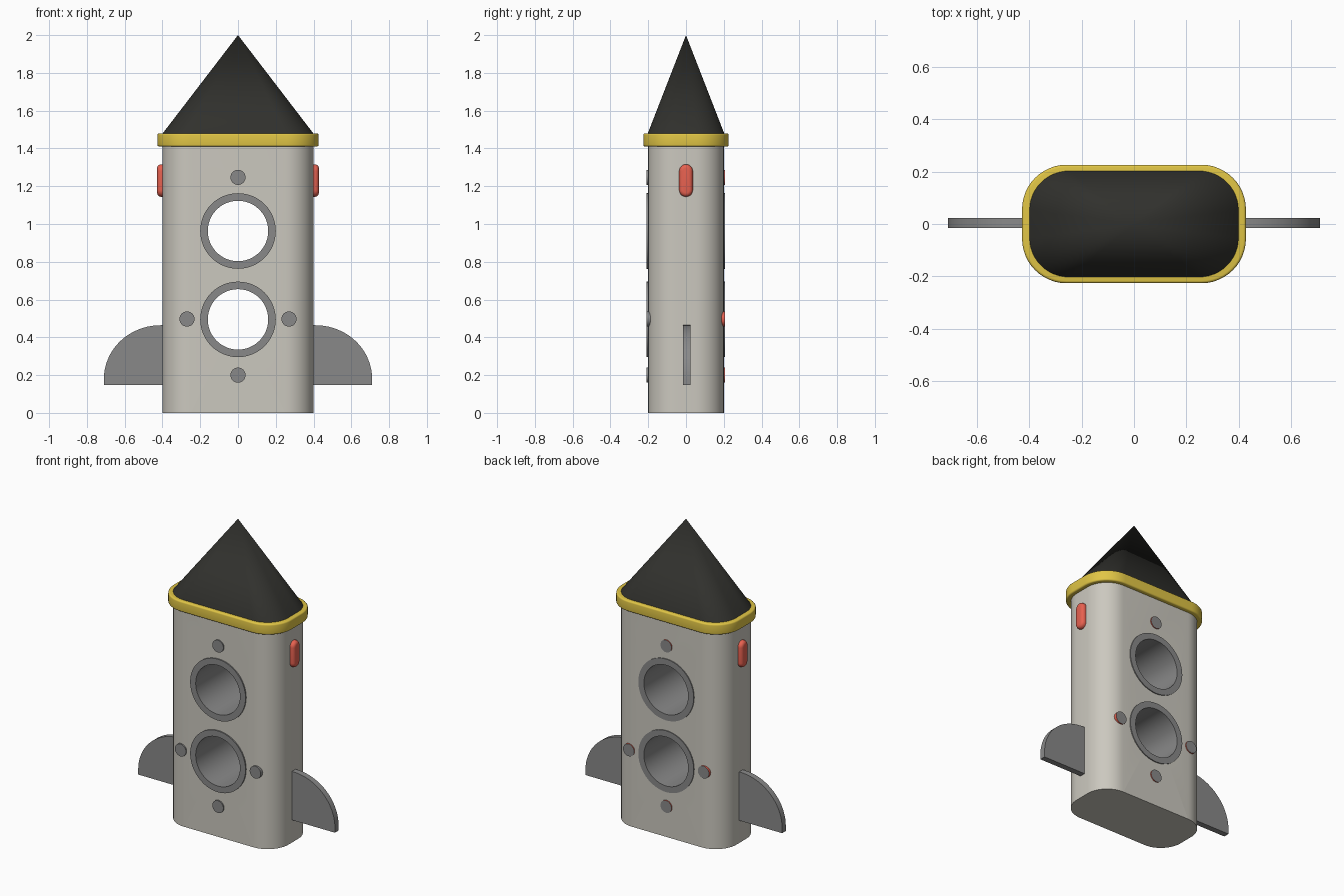
import bpy, bmesh
from math import sin, cos, pi, radians

if "Cube" in bpy.data.objects:
    bpy.data.objects.remove(bpy.data.objects["Cube"])


def material(name, r, g, b):
    m = bpy.data.materials.new(name)
    m.diffuse_color = (r, g, b, 1)
    m.use_nodes = True
    m.node_tree.nodes["Principled BSDF"].inputs["Base Color"].default_value = m.diffuse_color
    return m


CREAM = material("cream", 0.60, 0.58, 0.52)
GREY = material("grey", 0.25, 0.25, 0.25)
BLACK = material("black", 0.03, 0.03, 0.026)
YELLOW = material("yellow", 0.75, 0.56, 0.06)
RED = material("red", 0.80, 0.12, 0.08)


def arc(cx, cy, rx, ry, a0, a1, n):
    steps = [radians(a0 + (a1 - a0) * i / n) for i in range(n + 1)]
    return [(cx + rx * cos(a), cy + ry * sin(a)) for a in steps]


def rounded_rect(hx, hy, r, n=12):
    pts = []
    for sx, sy, a in ((1, 1, 0), (-1, 1, 90), (-1, -1, 180), (1, -1, 270)):
        pts += arc(sx * (hx - r), sy * (hy - r), r, r, a, a + 90, n)
    return pts


def circle(cx, cy, r, n=48):
    return arc(cx, cy, r, r, 0, 360, n)[:-1]


def place(axis, u, v, w):
    return {"X": (w, u, v), "Y": (u, w, v), "Z": (u, v, w)}[axis]


def finish(name, bm, mats, bevel=0):
    bmesh.ops.remove_doubles(bm, verts=bm.verts, dist=1e-5)
    bmesh.ops.recalc_face_normals(bm, faces=bm.faces)
    mesh = bpy.data.meshes.new(name)
    bm.to_mesh(mesh)
    bm.free()
    ob = bpy.data.objects.new(name, mesh)
    bpy.context.collection.objects.link(ob)
    for m in mats:
        mesh.materials.append(m)
    bpy.ops.object.select_all(action='DESELECT')
    ob.select_set(True)
    bpy.context.view_layer.objects.active = ob
    if bevel:
        mod = ob.modifiers.new("bevel", 'BEVEL')
        mod.width, mod.segments, mod.limit_method = bevel, 4, 'ANGLE'
        bpy.ops.object.modifier_apply(modifier=mod.name)
    bpy.ops.object.shade_smooth_by_angle(angle=radians(35))
    return ob


def prism(name, pts, axis, lo, hi, mats, bevel=0):
    bm = bmesh.new()
    face = bm.faces.new([bm.verts.new(place(axis, u, v, lo)) for u, v in pts])
    ext = bmesh.ops.extrude_face_region(bm, geom=[face])["geom"]
    verts = [e for e in ext if isinstance(e, bmesh.types.BMVert)]
    bmesh.ops.translate(bm, verts=verts, vec=place(axis, 0, 0, hi - lo))
    return finish(name, bm, mats, bevel)


def tube(name, z, r_in, r_out, lo, hi, mats):
    bm = bmesh.new()
    loops = [[bm.verts.new((u, y, v)) for u, v in circle(0, z, r)]
             for r, y in ((r_in, lo), (r_out, lo), (r_out, hi), (r_in, hi))]
    for k in range(4):
        a, b = loops[k], loops[(k + 1) % 4]
        for i in range(len(a)):
            j = (i + 1) % len(a)
            bm.faces.new((a[i], a[j], b[j], b[i]))
    return finish(name, bm, mats)


# Body with two round openings right through it
body = prism("body", rounded_rect(0.4, 0.2, 0.15), "Z", 0, 1.45, [CREAM])
for i, z in enumerate((0.495, 0.963)):
    cutter = prism("window_cutter", circle(0, z, 0.18), "Y", -0.4, 0.4, [CREAM])
    cutter.hide_render = True
    mod = body.modifiers.new("opening", 'BOOLEAN')
    mod.operation, mod.solver, mod.object = 'DIFFERENCE', 'EXACT', cutter
    bpy.context.view_layer.objects.active = body
    bpy.ops.object.modifier_apply(modifier=mod.name)
    bpy.data.objects.remove(cutter)
    # Window lining, standing slightly proud of both faces
    tube(f"window_ring_{i + 1}", z, 0.16, 0.2, -0.208, 0.206, [GREY])
bpy.ops.object.select_all(action='DESELECT')
body.select_set(True)
bpy.context.view_layer.objects.active = body
bpy.ops.object.shade_smooth_by_angle(angle=radians(35))

# Collar and pointed roof
prism("collar", rounded_rect(0.427, 0.226, 0.17), "Z", 1.41, 1.48, [YELLOW], 0.01)
bm = bmesh.new()
base = [bm.verts.new((x, y, 1.478)) for x, y in rounded_rect(0.4, 0.203, 0.15)]
tip = bm.verts.new((0, 0, 2))
for i, v in enumerate(base):
    bm.faces.new((v, base[(i + 1) % len(base)], tip))
finish("nose_cone", bm, [BLACK])

# Round studs: plain grey in front, grey with a red rim at the back
for i, (x, z) in enumerate(((0, 1.247), (0, 0.2), (-0.27, 0.497), (0.27, 0.497))):
    pts = circle(x, z, 0.04, 32)
    prism(f"front_stud_{i + 1}", pts, "Y", -0.208, -0.16, [GREY])
    stud = prism(f"back_stud_{i + 1}", pts, "Y", 0.16, 0.206, [RED, GREY])
    for p in stud.data.polygons:
        p.material_index = 1 if abs(p.normal.y) > 0.9 else 0

# Side lamps and fins, mirrored left and right
fin = [(0.38, 0.147), (0.71, 0.147)] + arc(0.41, 0.18, 0.3, 0.284, 0, 90, 20) + [(0.38, 0.464)]
lamp = [(y, z + 1.23) for y, z in rounded_rect(0.036, 0.086, 0.036, 8)]
for side, s in (("left", -1), ("right", 1)):
    prism(f"{side}_fin", [(s * x, z) for x, z in fin], "Y", -0.015, 0.023, [GREY])
    prism(f"{side}_lamp", lamp, "X", s * 0.37, s * 0.428, [RED], 0.02)
